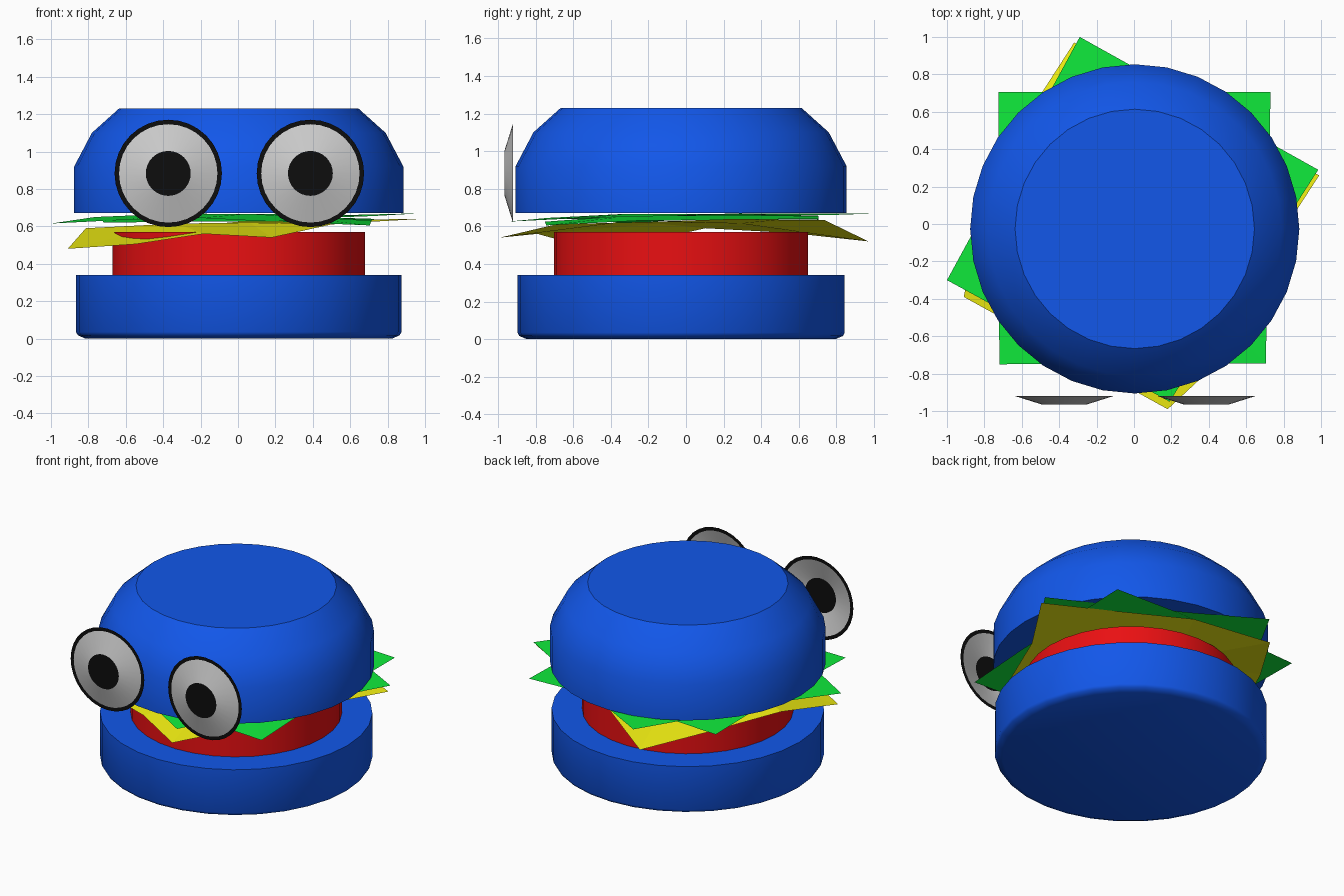
import bpy, bmesh
from math import cos, sin, pi, radians
from mathutils import Matrix, Vector

if "Cube" in bpy.data.objects:
    bpy.data.objects.remove(bpy.data.objects["Cube"])

N = 32  # sides of every round part


def material(name, rgb):
    m = bpy.data.materials.new(name)
    m.diffuse_color = (*rgb, 1)
    m.use_nodes = True
    m.node_tree.nodes["Principled BSDF"].inputs["Base Color"].default_value = m.diffuse_color
    return m


blue = material("bun_blue", (0.006, 0.095, 0.82))
red = material("patty_red", (0.82, 0.005, 0.006))
green = material("lettuce_green", (0.005, 0.83, 0.045))
yellow = material("cheese_yellow", (0.92, 0.9, 0.006))
black = material("eye_black", (0.004, 0.004, 0.004))


def finish(name, bm, mat, smooth=None):
    me = bpy.data.meshes.new(name)
    bm.to_mesh(me)
    bm.free()
    ob = bpy.data.objects.new(name, me)
    bpy.context.collection.objects.link(ob)
    if mat:
        me.materials.append(mat)
    if smooth:
        bpy.ops.object.select_all(action='DESELECT')
        ob.select_set(True)
        bpy.context.view_layer.objects.active = ob
        bpy.ops.object.shade_smooth_by_angle(angle=radians(smooth))
    return ob


def lathe(name, profile, mat, loc, bottom=True, top=True, tilt=0):
    """Revolve (radius, height) pairs round the local z axis, capping the ends."""
    bm = bmesh.new()
    rings = [[bm.verts.new((r * cos(2 * pi * i / N), r * sin(2 * pi * i / N), z))
              for i in range(N)] for r, z in profile]
    for a, b in zip(rings, rings[1:]):
        for i in range(N):
            j = (i + 1) % N
            bm.faces.new((a[i], a[j], b[j], b[i]))
    if bottom:
        bm.faces.new(rings[0][::-1])
    if top:
        bm.faces.new(rings[-1])
    bm.transform(Matrix.Translation(loc) @ Matrix.Rotation(tilt, 4, 'X'))
    return finish(name, bm, mat, 40)


def sheet(name, corners, heights, mat, shifts={}):
    """Thin 3 x 3 sheet between four xy corners, with a 4 x 4 table of heights."""
    a, b, c, d = (Vector(p) for p in corners)
    bm = bmesh.new()
    v = []
    for j in range(4):
        for i in range(4):
            p = a.lerp(b, i / 3).lerp(d.lerp(c, i / 3), j / 3)
            p += Vector(shifts.get((i, j), (0, 0)))
            v.append(bm.verts.new((p.x, p.y, heights[j][i])))
    for j in range(3):
        for i in range(3):
            k = j * 4 + i
            bm.faces.new((v[k], v[k + 1], v[k + 5], v[k + 4]))
    bmesh.ops.triangulate(bm, faces=bm.faces[:])
    return finish(name, bm, mat)


# Buns and patty
axis = (0.004, -0.026, 0)
lathe("bottom_bun", [(0.82, 0), (0.86, 0.017), (0.87, 0.035), (0.87, 0.34)], blue, axis)
lathe("patty", [(0.675, 0.33), (0.675, 0.57)], red, axis)
lathe("top_bun", [(0.88, 0.67), (0.88, 0.92), (0.785, 1.10), (0.64, 1.23)], blue, axis)

# Drooping cheese slice, its edges bulging where the corners bend down
sheet("cheese", [(-0.91, -0.39), (0.18, -0.99), (0.99, 0.26), (-0.32, 0.97)],
      [(0.48, 0.505, 0.56, 0.54),
       (0.59, 0.615, 0.62, 0.61),
       (0.565, 0.615, 0.62, 0.625),
       (0.52, 0.635, 0.635, 0.64)], yellow,
      {(0, 1): (-0.1, 0.04), (0, 2): (-0.07, 0.04), (3, 1): (0.05, -0.12)})

# Two lettuce leaves, one turned
sheet("lettuce_turned", [(-1.0, -0.30), (0.19, -0.95), (0.985, 0.29), (-0.29, 1.0)],
      [(0.615, 0.635, 0.645, 0.625),
       (0.65, 0.667, 0.667, 0.645),
       (0.655, 0.667, 0.667, 0.655),
       (0.668, 0.66, 0.66, 0.67)], green)
sheet("lettuce_square", [(-0.72, -0.75), (0.705, -0.745), (0.73, 0.705), (-0.725, 0.705)],
      [(0.62, 0.625, 0.625, 0.605),
       (0.635, 0.66, 0.66, 0.63),
       (0.64, 0.66, 0.66, 0.635),
       (0.635, 0.655, 0.655, 0.64)], green)

# Eyes: black rim, grey open cone, flat pupil, all facing the front
for side, x in (("left", -0.373), ("right", 0.387)):
    place = dict(loc=(x, -0.92, 0.883), tilt=pi / 2)
    lathe(side + "_eye_rim", [(0.287, 0), (0.263, 0)], black, bottom=False, top=False, **place)
    lathe(side + "_eye_white", [(0.263, 0), (0.12, 0.045)], None, bottom=False, top=False, **place)
    lathe(side + "_eye_pupil", [(0.12, 0.045)], black, bottom=False, **place)
